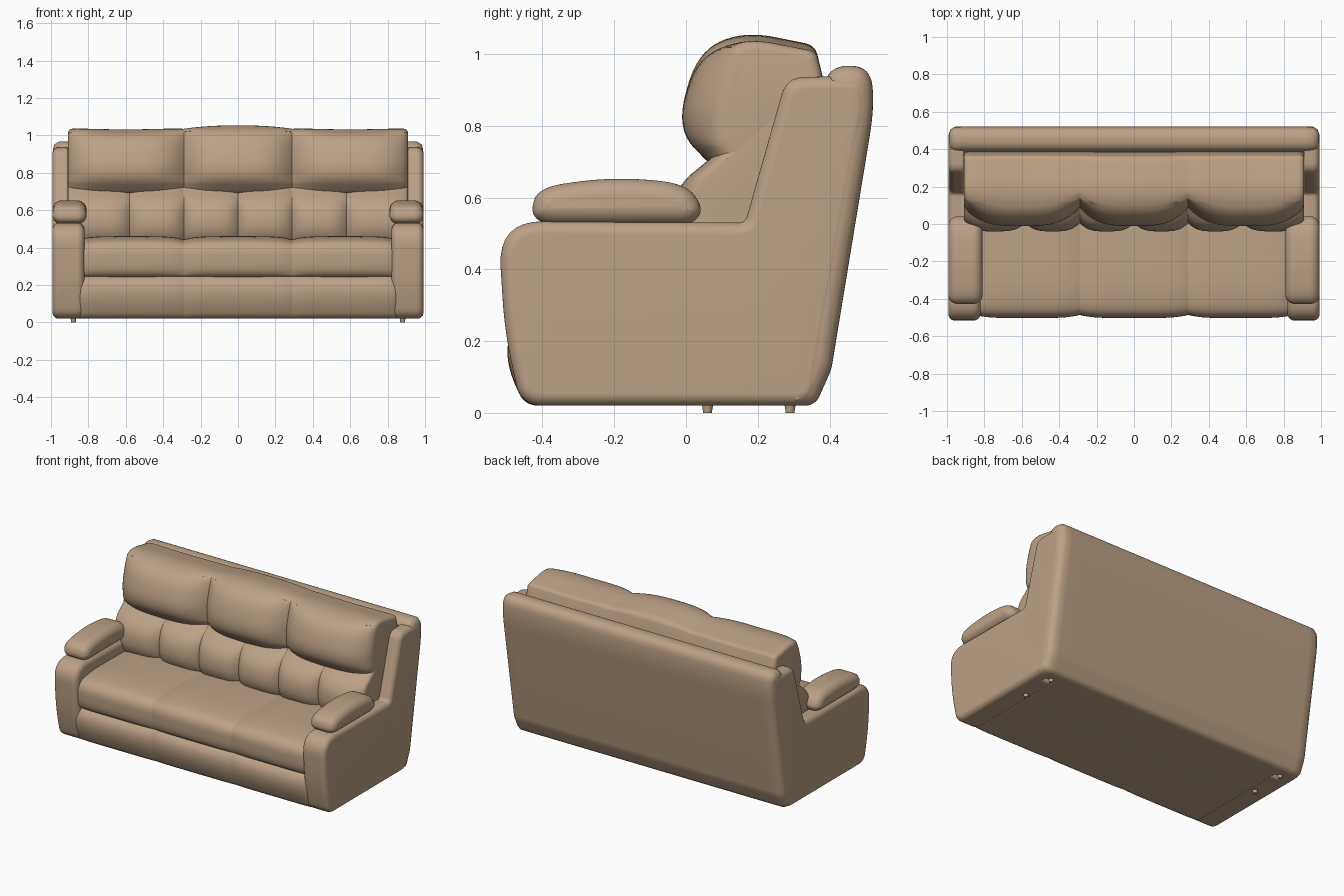
import bpy, bmesh, math
from mathutils import Vector

if "Cube" in bpy.data.objects:
    bpy.data.objects.remove(bpy.data.objects["Cube"])

tan = bpy.data.materials.new("tan_leather")
tan.diffuse_color = (0.50, 0.36, 0.24, 1)
tan.use_nodes = True
tan.node_tree.nodes["Principled BSDF"].inputs["Base Color"].default_value = tan.diffuse_color


def rounded(corners, steps=8):
    """Closed (y, z) outline from (y, z, radius) corners, counter-clockwise."""
    n, out = len(corners), []
    for i in range(n):
        a, c, b = (Vector(corners[(i + k) % n][:2]) for k in (-1, 0, 1))
        r = corners[i][2]
        p = c + (a - c).normalized() * min(r, (a - c).length * 0.49)
        q = c + (b - c).normalized() * min(r, (b - c).length * 0.49)
        for k in range(steps + 1):
            t = k / steps
            out.append(p * (1 - t) ** 2 + c * 2 * t * (1 - t) + q * t * t)
    area = sum(out[i - 1].cross(out[i]) for i in range(len(out)))
    return out if area > 0 else out[::-1]


def finish(obj, mirror=False):
    obj.data.materials.append(tan)
    if mirror:
        obj.modifiers.new("mirror", 'MIRROR').use_axis[0] = True
    bpy.ops.object.select_all(action='DESELECT')
    obj.select_set(True)
    bpy.context.view_layer.objects.active = obj
    bpy.ops.object.shade_smooth_by_angle(angle=math.radians(50))


def loft(name, corners, seams, r0, r1, front=0, top=0, power=3, wave=0, mirror=False):
    """Sweep an outline along x; pinch it at seams, round it off at both ends."""
    prof = rounded(corners)
    n = len(prof)
    normals = []
    for i in range(n):
        e = (prof[i] - prof[i - 1]).normalized() + (prof[(i + 1) % n] - prof[i]).normalized()
        normals.append(Vector((e.y, -e.x)).normalized())
    div = 24
    stations = []
    for s, (a, b) in enumerate(zip(seams, seams[1:])):
        for k in range(0 if s == 0 else 1, div + 1):
            u = (1 - math.cos(math.pi * k / div)) / 2
            stations.append((a + (b - a) * u, abs(2 * u - 1) ** power))
    bm = bmesh.new()
    rings = []
    for x, pinch in stations:
        inset = 0
        for d, r in ((x - seams[0], r0), (seams[-1] - x, r1)):
            if r and d < r:
                inset += r * (1 - math.sqrt(max(0, 1 - (1 - d / r) ** 2)))
        ring = []
        for p, m in zip(prof, normals):
            y = p.x - m.x * inset - min(m.x, 0) * front * pinch
            z = p.y - m.y * inset - max(m.y, 0) * top * pinch
            z += max(m.y, 0) * wave * (math.cos(x * math.tau / 1.2) - 1)
            ring.append(bm.verts.new((x, y, z)))
        rings.append(ring)
    for a, b in zip(rings, rings[1:]):
        for i in range(n):
            bm.faces.new((a[i - 1], a[i], b[i], b[i - 1]))
    bm.faces.new(rings[0])
    bm.faces.new(rings[-1])
    bmesh.ops.recalc_face_normals(bm, faces=bm.faces)
    mesh = bpy.data.meshes.new(name)
    bm.to_mesh(mesh)
    bm.free()
    obj = bpy.data.objects.new(name, mesh)
    bpy.context.collection.objects.link(obj)
    finish(obj, mirror)


thirds = [-0.85, -0.29, 0.29, 0.85]

# Footrest panel and base underneath
loft("footrest_base", [(-0.45, 0.02, .04), (-0.495, 0.12, .07), (-0.50, 0.20, .05), (-0.465, 0.25, .03),
                       (0.30, 0.25, .02), (0.35, 0.02, .02)], thirds, .01, .01, front=.012, power=8)

# Three seat cushions
loft("seat_cushions", [(-0.465, 0.24, .03), (-0.50, 0.28, .05), (-0.505, 0.43, .09), (-0.36, 0.462, .10),
                       (0.10, 0.458, .03), (0.10, 0.24, .02)], thirds, .01, .01, front=.018, top=.018, power=5)

# Six lower back cushions
loft("lumbar_cushions", [(0.01, 0.41, .04), (-0.045, 0.50, .06), (-0.03, 0.63, .08), (0.07, 0.71, .06),
                         (0.30, 0.92, .03), (0.39, 0.92, .02), (0.33, 0.40, .02)],
     [-0.91, -0.58, -0.29, 0, 0.29, 0.58, 0.91], .015, .015, front=.045, power=3.5)

# Three headrest cushions
loft("headrest_cushions", [(0.075, 0.685, .03), (-0.028, 0.79, .10), (0.03, 1.005, .10), (0.16, 1.065, .09),
                           (0.36, 1.025, .03), (0.385, 0.92, .02), (0.30, 0.68, .03)],
     [-0.91, -0.29, 0.29, 0.91], .025, .025, front=.10, top=.008, power=3.5, wave=.011)

# Outer back panel with rolled top
loft("back_panel", [(0.36, 0.02, .03), (0.405, 0.12, .02), (0.525, 0.85, .08), (0.515, 0.965, .06),
                    (0.41, 0.97, .06), (0.375, 0.90, .05), (0.27, 0.02, .02)],
     [-0.99, 0.99], .04, .04)

# Side panel with arm front and wing, mirrored
arm_front = [(-0.46, 0.02, .06), (-0.505, 0.22, .10), (-0.525, 0.535, .13)]
loft("side_panel", arm_front + [(0.165, 0.53, .02), (0.28, 0.935, .05), (0.50, 0.94, .05),
                                (0.51, 0.85, .05), (0.36, 0.02, .06)],
     [0.91, 0.992], .01, .035, mirror=True)

# Inner half of each arm
loft("arm_body", arm_front + [(0.17, 0.53, .02), (0.25, 0.02, .02)],
     [0.82, 0.925], .04, 0, mirror=True)

# Padded armrests
loft("arm_pad", [(-0.40, 0.525, .05), (-0.435, 0.56, .05), (-0.41, 0.63, .08), (-0.20, 0.658, .20),
                 (0.00, 0.64, .08), (0.05, 0.57, .06), (0.02, 0.525, .04)],
     [0.81, 0.992], .05, .05, mirror=True)

# Small feet
for sx in (-1, 1):
    for y in (0.06, 0.29):
        bpy.ops.mesh.primitive_cone_add(vertices=16, radius1=.012, radius2=.018, depth=.04,
                                        location=(sx * 0.88, y, 0.02))
        bpy.context.object.name = "foot"
        finish(bpy.context.object)
